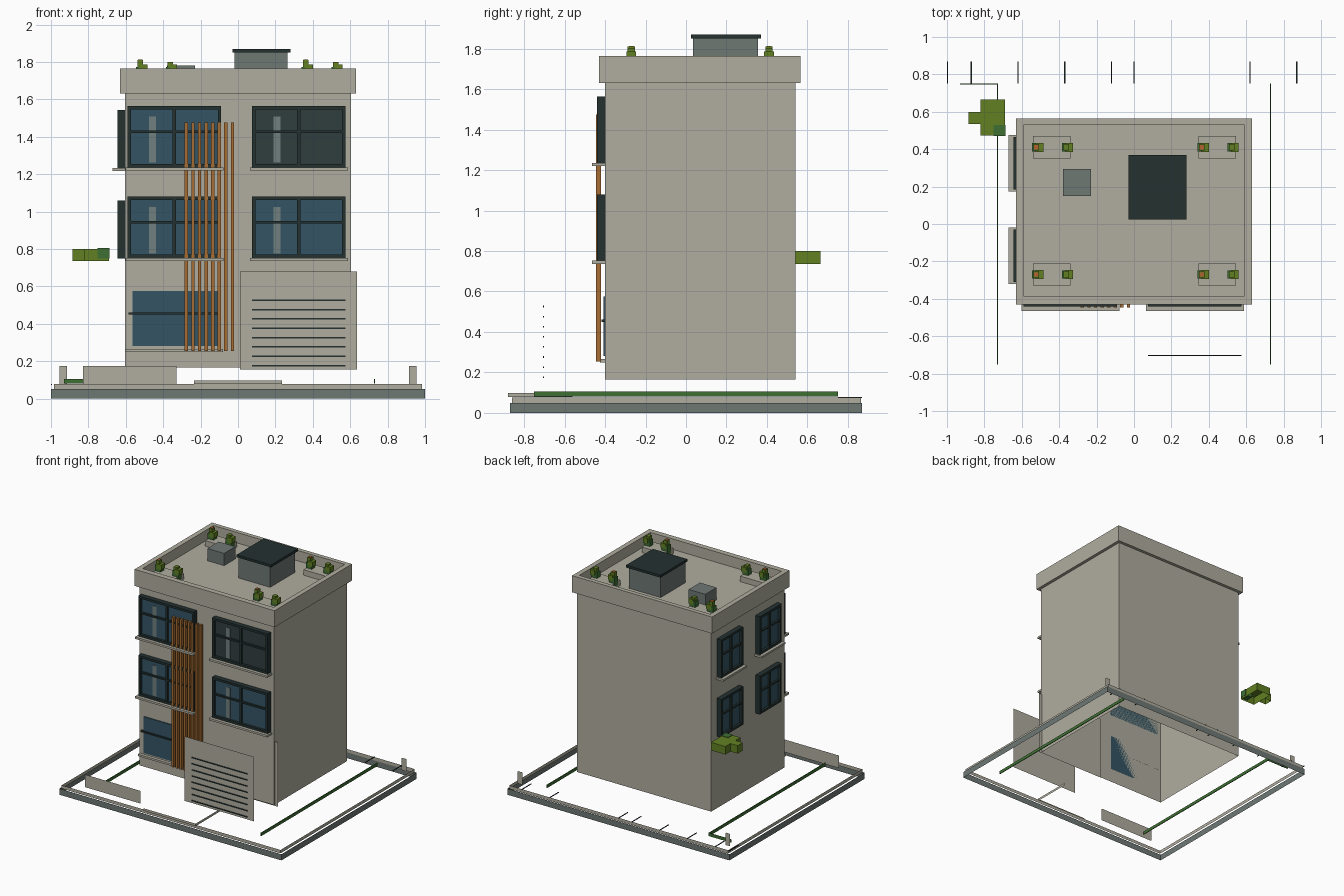
import bpy, bmesh
from mathutils import Vector

cube = bpy.data.objects.get("Cube")
if cube:
    bpy.data.objects.remove(cube, do_unlink=True)


def material(name, rgb):
    """Make a flat material from 0-255 display values."""
    lin = [((c / 255 + 0.055) / 1.055) ** 2.4 for c in rgb] + [1]
    m = bpy.data.materials.new(name)
    m.diffuse_color = lin
    m.use_nodes = True
    bsdf = m.node_tree.nodes["Principled BSDF"]
    bsdf.inputs["Base Color"].default_value = lin
    bsdf.inputs["Roughness"].default_value = 0.9
    return m


WALL = material("warm_plaster", (176, 173, 159))
GREY = material("grey_concrete", (110, 120, 116))
DARK = material("dark_metal", (35, 49, 48))
GLASS = material("blue_glass", (52, 85, 100))
SHADE = material("dark_glass", (48, 61, 62))
SHINE = material("glass_reflection", (112, 128, 126))
WOOD = material("wood", (166, 108, 50))
LEAF = material("olive_leaf", (97, 128, 34))
HEDGE = material("hedge_green", (62, 112, 52))
BLOOM = material("orange_bloom", (178, 100, 48))

DIRS = {"+x": (1, 0, 0), "-x": (-1, 0, 0), "+y": (0, 1, 0),
        "-y": (0, -1, 0), "+z": (0, 0, 1), "-z": (0, 0, -1)}
ALL = "+x-x+y-y+z-z"
SIDES = "+x-x+y-y"


def boxes(name, spans, mat, keep=ALL):
    """One object from (x0, x1, y0, y1, z0, z1) boxes, keeping only some faces."""
    bm = bmesh.new()
    for x0, x1, y0, y1, z0, z1 in spans:
        verts = bmesh.ops.create_cube(bm, size=1)["verts"]
        lo, hi = Vector((x0, y0, z0)), Vector((x1, y1, z1))
        for v in verts:
            v.co = [(a + b) / 2 + c * abs(b - a) for a, b, c in zip(lo, hi, v.co)]
    bm.normal_update()
    gone = [f for f in bm.faces
            if not any(k in keep and f.normal.dot(Vector(d)) > 0.9 for k, d in DIRS.items())]
    bmesh.ops.delete(bm, geom=gone, context="FACES")
    mesh = bpy.data.meshes.new(name)
    bm.to_mesh(mesh)
    bm.free()
    mesh.materials.append(mat)
    obj = bpy.data.objects.new(name, mesh)
    bpy.context.scene.collection.objects.link(obj)
    return obj


# Plot edging: open rims without a floor
boxes("plot_kerb", [(-1, 1, -.87, .87, 0, .05)], GREY, SIDES)
boxes("plot_rim", [(-.985, .985, -.86, .865, .05, .077)], WALL, SIDES)
boxes("paving_joints", [(x - .003, x + .003, .75, .87, .074, .079)
                        for x in (-.997, -.87, -.62, -.37, -.12, 0, .62, .87)], DARK)
boxes("gate_posts", [(s * .935 - .02, s * .935 + .02, .795, .8, .077, .175)
                     for s in (-1, 1)], WALL, "+y-y")
boxes("front_wall", [(-.83, -.33, -.785, -.78, .075, .175)], WALL, "+y-y")
boxes("entrance_path", [(-.235, .235, -.88, -.56, .078, .098)], WALL, "+x-y")
boxes("side_hedges", [(s * .73 - .003, s * .73 + .003, -.75, .75, .08, .105)
                      for s in (-1, 1)], HEDGE)
boxes("hedge_return", [(-.93, -.73, .745, .75, .08, .105)], HEDGE)

# House body, open below
boxes("house_walls", [(-.605, .605, -.4, .54, .165, 1.65)], WALL, SIDES)
boxes("roof_floor", [(-.595, .595, -.39, .535, 1.66, 1.68)], WALL)
boxes("parapet", [(-.63, .63, -.43, -.385, 1.63, 1.765),
                  (-.63, .63, .53, .565, 1.63, 1.765),
                  (-.63, -.59, -.385, .53, 1.63, 1.765),
                  (.59, .63, -.385, .53, 1.63, 1.765)], WALL)

# Garage front with slots
boxes("garage_front", [(.01, .635, -.7, -.39, .155, .68)], WALL, "+y-y")
boxes("garage_slots", [(.075, .575, -.706, -.701, .172 + i * .05, .18 + i * .05)
                       for i in range(8)], DARK)


def on_front(u0, u1, d0, d1, z0, z1):
    return (u0, u1, -.4 - d1, -.4 - d0, z0, z1)


def on_left(u0, u1, d0, d1, z0, z1):
    return (-.605 - d1, -.605 - d0, u0, u1, z0, z1)


def window(name, place, u0, u1, z0, z1, glass, bar=.018, shine=True, sill=True):
    """Framed four-pane window with a sill."""
    um, zm = (u0 + u1) / 2, z0 + (z1 - z0) * .58
    h = bar / 2
    frame = [(u0, u0 + bar, 0, .04, z0, z1), (u1 - bar, u1, 0, .04, z0, z1),
             (u0, u1, 0, .04, z0, z0 + bar), (u0, u1, 0, .04, z1 - bar, z1),
             (um - h, um + h, 0, .034, z0, z1), (u0, u1, 0, .036, zm - h * .7, zm + h * .7)]
    boxes(name + "_frame", [place(*f) for f in frame], DARK)
    boxes(name + "_glass", [place(u0 + h, u1 - h, 0, .02, z0 + h, z1 - h)], glass)
    if shine:
        boxes(name + "_reflection",
              [place(u0 + .115, u0 + .152, .02, .024, z0 + .025, z1 - .055)], SHINE)
    if sill:
        boxes(name + "_sill", [place(u0 - .012, u1 + .012, 0, .065, z0 - .016, z0)], WALL)


for floor, z0 in (("lower", .752), ("upper", 1.236)):
    top = floor == "upper"
    window(floor + "_front_right_window", on_front, -.59, -.09, z0, z0 + .328, GLASS)
    window(floor + "_front_left_window", on_front, .075, .575, z0, z0 + .328,
           SHADE if top else GLASS)
    for side, v0 in (("front", -.31), ("back", .185)):
        window(f"{floor}_side_{side}_window", on_left, v0, v0 + .28, z0 - .003, z0 + .308,
               GLASS, shine=False, sill=top)

# Ground floor glazing and timber screen
boxes("ground_window_glass", [(-.565, -.1, -.408, -.4, .28, .575)], GLASS)
boxes("ground_window_bar", [(-.585, -.09, -.418, -.4, .449, .461)], DARK)
boxes("ground_window_sill", [(-.605, -.08, -.425, -.4, .25, .266)], WALL)
boxes("timber_screen", [(-.285 + i * .0352, -.267 + i * .0352, -.446, -.42, .255, 1.475)
                        for i in range(8)], WOOD)

# Rooftop stair house and service unit
boxes("stair_house", [(-.02, .265, .035, .355, 1.68, 1.85)], GREY)
boxes("stair_house_cap", [(-.03, .28, .025, .37, 1.85, 1.87)], DARK)
boxes("service_unit", [(-.38, -.23, .15, .295, 1.68, 1.78)], GREY)

# Roof planters, each with two small bushes
troughs, bushes, leaves, blooms = [], [], [], []
for y in (-.27, .41):
    for x0 in (-.54, .345):
        troughs.append((x0, x0 + .2, y - .06, y + .06, 1.68, 1.725))
        for i, x in enumerate((x0 + .025, x0 + .185)):
            bushes.append((x - .03, x + .022, y - .022, y + .022, 1.7, 1.772))
            leaves.append((x - .012, x + .03, y - .024, y + .024, 1.745, 1.785))
            leaves.append((x - .022, x + .008, y - .018, y + .018, 1.77, 1.81 - i * .01))
            if i == 0:
                blooms.append((x - .02, x + .004, y - .012, y + .012, 1.808, 1.814))
boxes("roof_planters", troughs, WALL)
boxes("planter_bushes", bushes, HEDGE)
boxes("planter_leaves", leaves, LEAF)
boxes("planter_blooms", blooms, BLOOM)

# Tree crown, hollow underneath
boxes("tree_crown", [(-.82, -.69, .472, .665, .735, .8),
                     (-.885, -.82, .535, .6, .735, .8)], LEAF, SIDES + "+z")
boxes("tree_crown_patch", [(-.75, -.688, .47, .53, .75, .804)], HEDGE)
